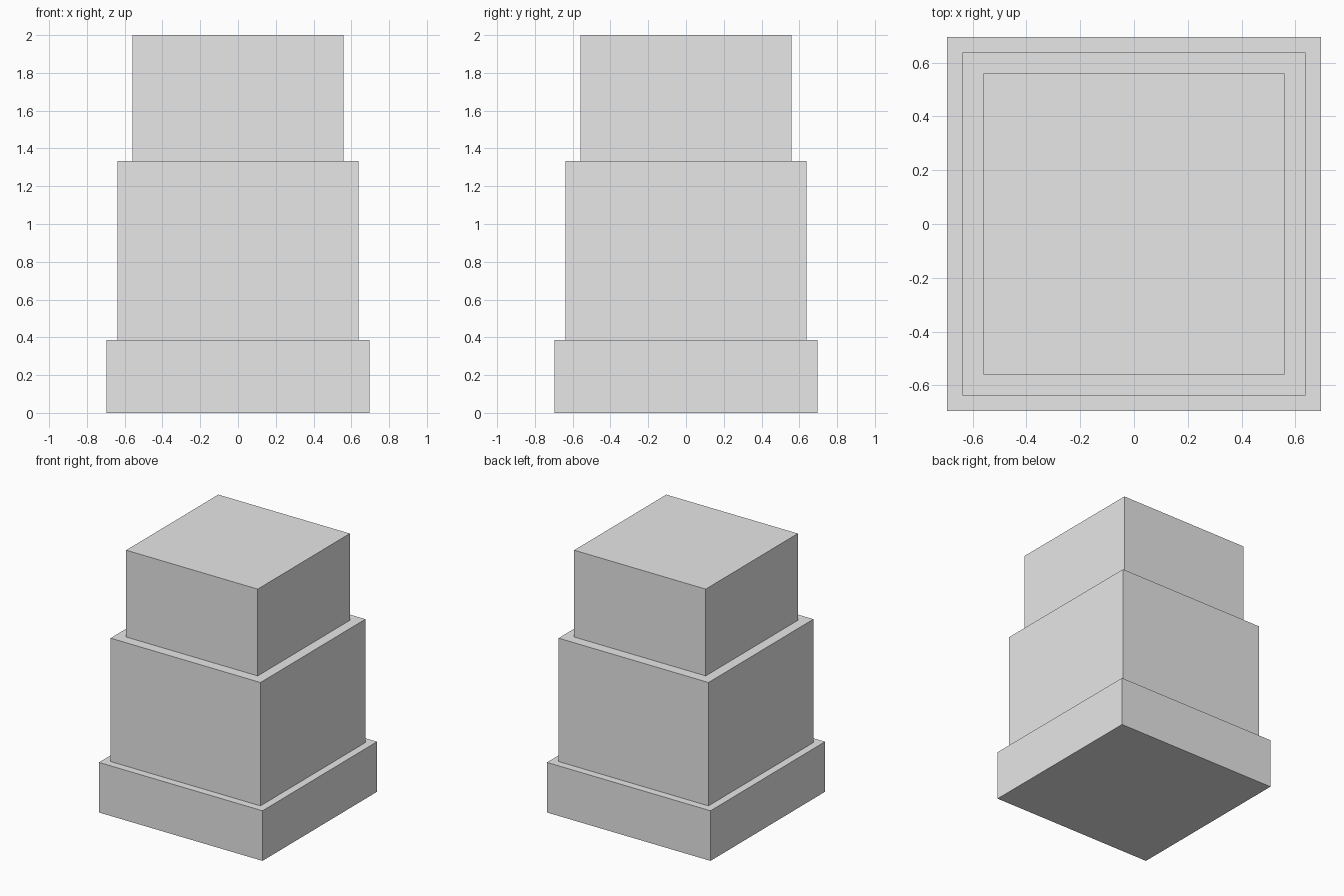
import bpy

if "Cube" in bpy.data.objects:
    bpy.data.objects.remove(bpy.data.objects["Cube"])

# One plain grey for the whole model
grey = bpy.data.materials.new("light_grey")
grey.diffuse_color = (0.8, 0.8, 0.8, 1.0)
grey.use_nodes = True
grey.node_tree.nodes["Principled BSDF"].inputs["Base Color"].default_value = grey.diffuse_color


def block(name, half, z0, z1):
    """Square block standing between heights z0 and z1."""
    bpy.ops.mesh.primitive_cube_add(size=1, location=(0, 0, (z0 + z1) / 2))
    ob = bpy.context.object
    ob.name = name
    ob.scale = (2 * half, 2 * half, z1 - z0)
    bpy.ops.object.transform_apply(location=False, rotation=False, scale=True)
    ob.data.materials.append(grey)
    return ob


# Three stacked tiers
block("base_tier", 0.695, 0.0, 0.385)
block("middle_tier", 0.637, 0.385, 1.333)
block("top_tier", 0.559, 1.333, 2.0)
